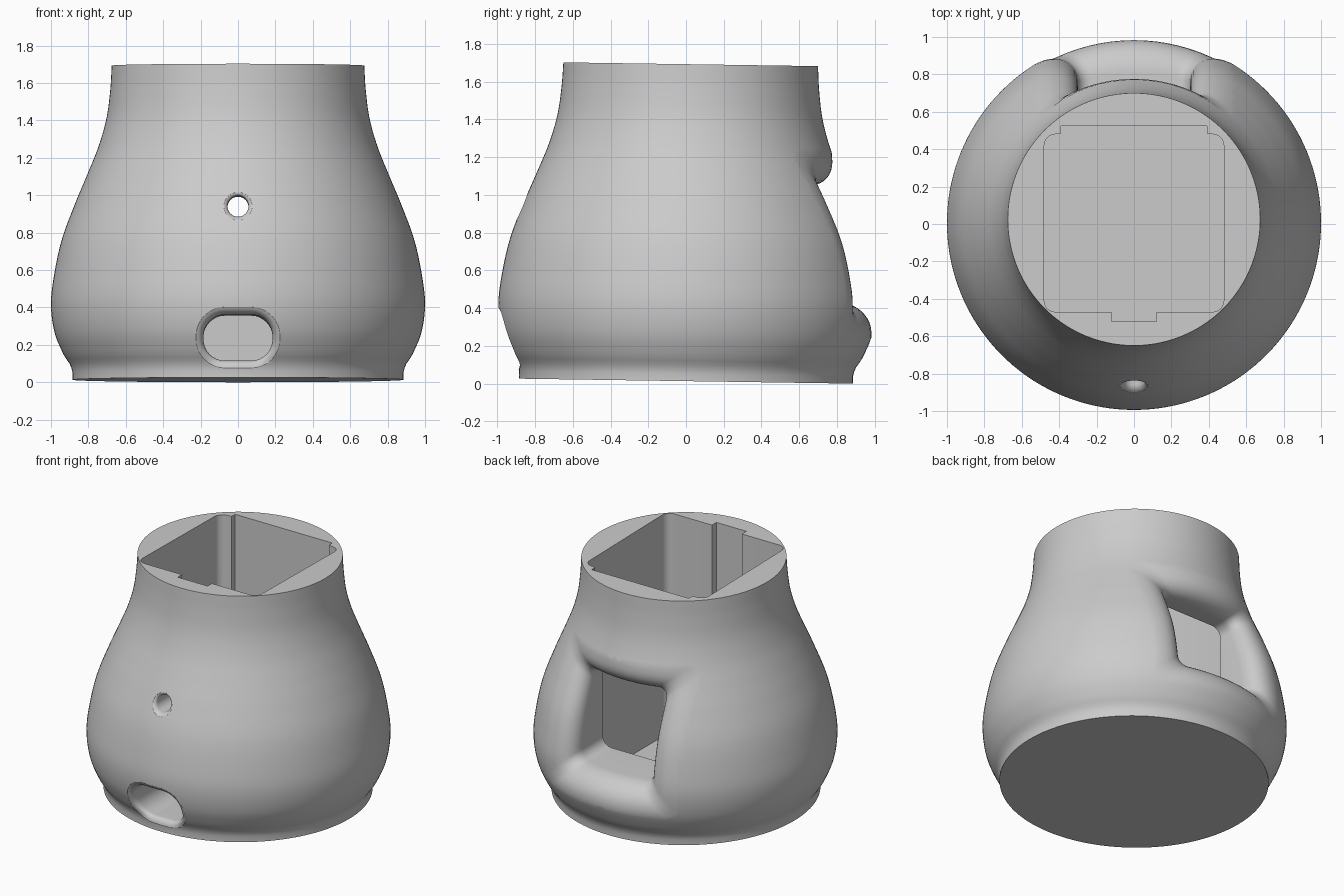
import bpy, bmesh, math
from mathutils import Matrix

if "Cube" in bpy.data.objects:
    bpy.data.objects.remove(bpy.data.objects["Cube"])

# Body profile as (height, radius), slightly tilted backwards as a whole
PROFILE = [(0.04, 0.885), (0.08, 0.897), (0.13, 0.93), (0.25, 0.98), (0.4, 1.0),
           (0.55, 0.985), (0.75, 0.942), (0.95, 0.868), (1.1, 0.805),
           (1.25, 0.745), (1.4, 0.703), (1.55, 0.683), (1.68, 0.675)]
TILT = Matrix.Translation((0, 0, 0.013)) @ Matrix.Rotation(math.radians(-0.85), 4, 'X')


def radius(z):
    """Smooth body radius at a height."""
    p = PROFILE
    if z <= p[0][0]:
        return p[0][1]
    z = min(z, p[-1][0])
    i = max(k for k in range(len(p) - 1) if p[k][0] <= z)

    def slope(k):
        a, b = p[max(k - 1, 0)], p[min(k + 1, len(p) - 1)]
        return (b[1] - a[1]) / (b[0] - a[0])
    h = p[i + 1][0] - p[i][0]
    t = (z - p[i][0]) / h
    s = 1 - t
    return ((1 + 2 * t) * s * s * p[i][1] + t * s * s * h * slope(i)
            + t * t * (3 - 2 * t) * p[i + 1][1] - t * t * s * h * slope(i + 1))


def skin(name, rings, matrix=Matrix()):
    """Closed solid through a stack of matching rings."""
    bm = bmesh.new()
    loops = [[bm.verts.new(co) for co in ring] for ring in rings]
    n = len(loops[0])
    for a, b in zip(loops, loops[1:]):
        for i in range(n):
            j = (i + 1) % n
            bm.faces.new((a[i], a[j], b[j], b[i]))
    bm.faces.new(loops[0])
    bm.faces.new(loops[-1])
    bmesh.ops.remove_doubles(bm, verts=bm.verts, dist=1e-5)
    bmesh.ops.recalc_face_normals(bm, faces=bm.faces)
    bm.transform(matrix)
    mesh = bpy.data.meshes.new(name)
    bm.to_mesh(mesh)
    bm.free()
    obj = bpy.data.objects.new(name, mesh)
    bpy.context.collection.objects.link(obj)
    return obj


def rounded_outline(hx, hz, rc, arc=8, edge=14):
    """Rounded rectangle with evenly split sides."""
    corners = []
    for k, (sx, sz) in enumerate([(1, 1), (-1, 1), (-1, -1), (1, -1)]):
        angles = [math.pi / 2 * (k + i / arc) for i in range(arc + 1)]
        corners.append([(sx * (hx - rc) + rc * math.cos(a),
                         sz * (hz - rc) + rc * math.sin(a)) for a in angles])
    pts = []
    for k in range(4):
        a, b = corners[k][-1], corners[(k + 1) % 4][0]
        pts += corners[k]
        pts += [(a[0] + (b[0] - a[0]) * i / edge, a[1] + (b[1] - a[1]) * i / edge)
                for i in range(1, edge)]
    return pts


def flared_cutter(name, side, hx, z0, z1, rc, flare_x, flare_z, depth, grow):
    """Opening whose rim rolls smoothly into the curved body surface."""
    zc, hz = (z0 + z1) / 2, (z1 - z0) / 2
    rings = []
    steps = 11
    for k in range(steps + 1):
        angle = math.radians(82) * k / steps
        d, drop = 1 - math.cos(angle), depth * (1 - math.sin(angle))
        if k == steps:
            d, drop = 1, -0.008
        outline = rounded_outline(hx + flare_x * d, hz + flare_z * d,
                                  rc + (flare_x * d if grow else 0))
        rings.append([(x, side * (math.sqrt(radius(zc + z) ** 2 - x * x) - drop), zc + z)
                      for x, z in outline])
    inner = [(x, side * 0.3, z) for x, _, z in rings[0]]
    outer = [(x, side * 1.3, z) for x, _, z in rings[-1]]
    return skin(name, [inner] + rings + [outer], TILT)


# Body: solid of revolution
SEGMENTS = 144
top = PROFILE[-1][0]
heights = [0] + [0.04 + (top - 0.04) * i / 72 for i in range(73)]
body = skin("pot_body", [[(radius(z) * math.cos(math.tau * i / SEGMENTS),
                           radius(z) * math.sin(math.tau * i / SEGMENTS), z)
                          for i in range(SEGMENTS)] for z in heights], TILT)

# Square inner bay with a back recess and a front key slot
half = [(0.12, -0.52), (0.12, -0.47)]
for cy, start in ((-0.41, -90), (0.42, 0)):
    for i in range(7):
        a = math.radians(start + 15 * i)
        half.append((0.42 + 0.06 * math.cos(a), cy + 0.06 * math.sin(a)))
half += [(0.39, 0.485), (0.39, 0.525)]
bay = half + [(-x, y) for x, y in reversed(half)]
cutters = [
    skin("bay_cutter", [[(x, y, z) for x, y in bay] for z in (0.09, 2)]),
    flared_cutter("back_window_cutter", 1, 0.3, 0.43, 1.045, 0.07, 0.25, 0.21, 0.2, False),
    flared_cutter("front_slot_cutter", -1, 0.185, 0.09, 0.335, 0.115, 0.05, 0.05, 0.06, True),
    flared_cutter("front_hole_cutter", -1, 0.056, 0.859, 0.971, 0.056, 0.025, 0.025, 0.03, True),
]

# Cut the openings
bpy.context.view_layer.objects.active = body
for cutter in cutters:
    cutter.hide_render = True
    mod = body.modifiers.new(cutter.name, 'BOOLEAN')
    mod.operation = 'DIFFERENCE'
    mod.solver = 'EXACT'
    mod.object = cutter
    bpy.ops.object.modifier_apply(modifier=mod.name)
    bpy.data.objects.remove(cutter)

# Single matte grey
grey = bpy.data.materials.new("light_grey")
grey.use_nodes = True
colour = (0.6, 0.6, 0.6, 1)
grey.diffuse_color = colour
grey.node_tree.nodes["Principled BSDF"].inputs["Base Color"].default_value = colour
body.data.materials.clear()
body.data.materials.append(grey)

bpy.ops.object.select_all(action='DESELECT')
body.select_set(True)
bpy.ops.object.shade_smooth_by_angle(angle=math.radians(30))
